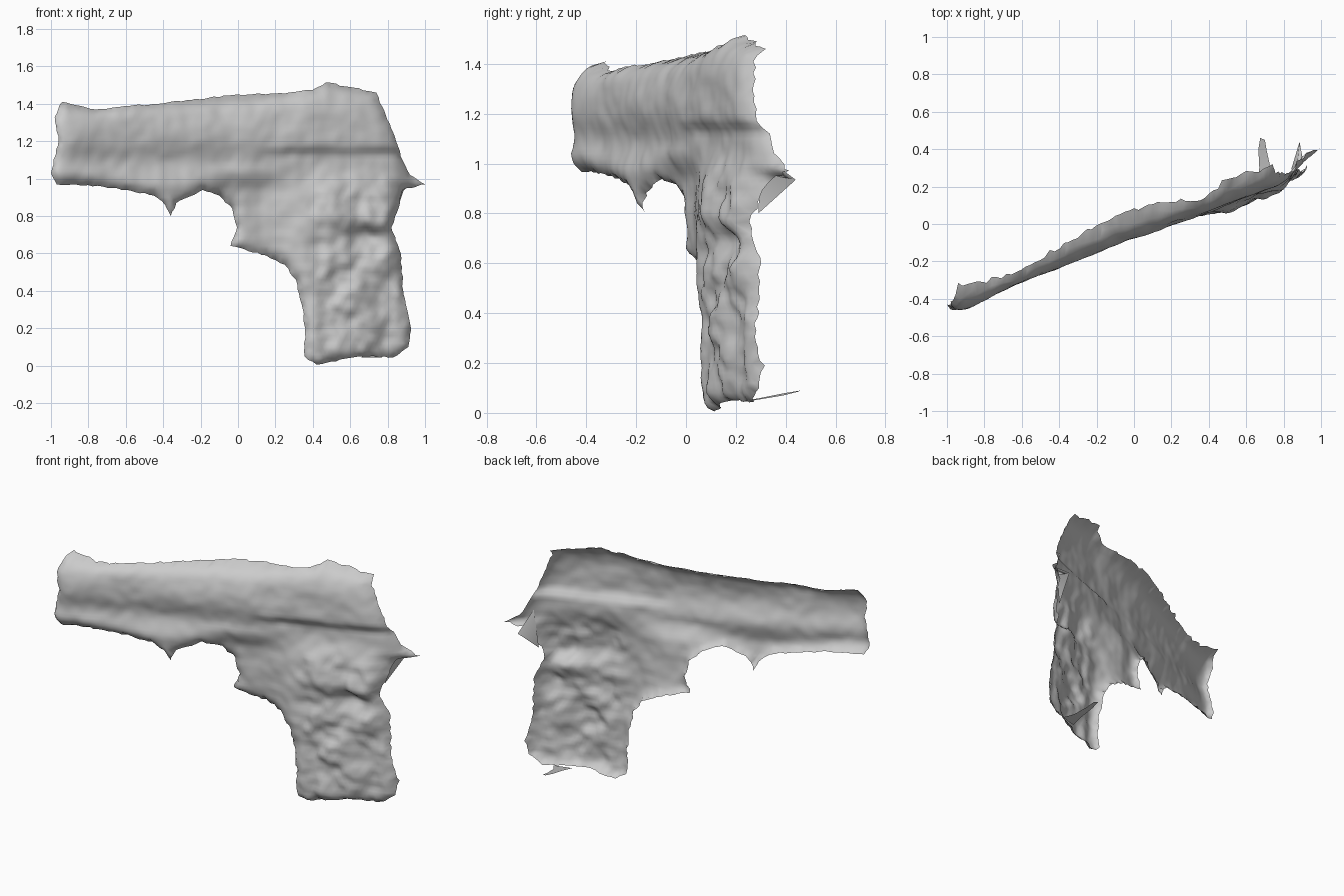
import bpy, bmesh, math, random
from mathutils import Vector, noise, geometry

if "Cube" in bpy.data.objects:
    bpy.data.objects.remove(bpy.data.objects["Cube"])

random.seed(4)

# Side outline (x, z), counter-clockwise from the muzzle's lower corner
OUT = [(-0.97, .97), (-.8, .965), (-.6, .94), (-.45, .91), (-.39, .86), (-.36, .80), (-.33, .87),
       (-.19, .94), (-.1, .91), (-.03, .84), (-.005, .74), (-.04, .64), (.15, .59), (.25, .54),
       (.31, .46), (.34, .33), (.36, .2), (.355, .05), (.42, .005), (.65, .05), (.83, .045),
       (.91, .1), (.925, .19), (.885, .38), (.87, .6), (.82, .74), (.85, .82), (.88, .94),
       (1.0, .97), (.92, 1.02), (.87, 1.12), (.84, 1.22), (.79, 1.34), (.74, 1.46), (.6, 1.49),
       (.47, 1.515), (.4, 1.475), (.25, 1.455), (0, 1.45), (-.25, 1.42), (-.45, 1.4), (-.76, 1.37),
       (-.94, 1.41), (-.98, 1.33), (-.96, 1.2), (-1.0, 1.03)]
# How far the top edge rolls backwards along x
ROLL = [(-1, .1), (-.9, .12), (-.65, .03), (-.4, .08), (-.1, .12), (.1, .11), (.35, .05), (.5, .09), (.75, .07), (1, .07)]
TOP = [(-1, 1.4), (-.92, 1.41), (-.76, 1.37), (-.25, 1.42), (.25, 1.455), (.47, 1.51), (.74, 1.46), (1, 1.46)]


def lerp(table, x):
    for (a, p), (b, q) in zip(table, table[1:]):
        if x <= b:
            return p + (q - p) * max(0, (x - a) / (b - a))
    return table[-1][1]


def step(a, b, v):
    t = min(1, max(0, (v - a) / (b - a)))
    return t * t * (3 - 2 * t)


def bump(v, c, w):
    return math.exp(-((v - c) / w) ** 2)


def edge_distance(p):
    best = 9
    for a, b in zip(RIM, RIM[1:] + RIM[:1]):
        q, t = geometry.intersect_point_line(p, a, b)
        q = a if t < 0 else b if t > 1 else q
        best = min(best, (p - Vector((q[0], q[1]))).length)
    return best


def roll(d, radius):
    t = max(0, 1 - d / radius)
    return 1 - math.sqrt(max(0, 1 - t * t))


RIM = [Vector(p) for p in OUT]


def depth(x, z, d):
    y = .38 * x - .08
    upper = step(.92, 1.06, z)
    lower = 1 - upper
    # slide: flared muzzle, rolled top, soft groove, overhanging ledge over the frame
    y -= .035 * (1 - step(-.95, -.6, x)) * step(.95, 1.05, z) + .01 * (1 - step(-.6, -.2, x))
    y += upper * lerp(ROLL, x) * roll(lerp(TOP, x) - z, .22)
    y += .032 * bump(z, 1.09, .075) * (1 - step(-.1, .25, x))
    y += .03 * step(0, .3, x) * (1 - step(1.12, 1.18, z)) * step(.85, 1.1, z)
    y -= .012 * bump(z, 1.21, .06) * step(0, .3, x)
    # recessed trigger guard, swelling grip with hollows
    y += .065 * lower * step(-.25, -.03, x) * (1 - step(.1, .38, x))
    y -= .03 * lower * bump(x, .6, .2)
    zz = z + .06 * noise.noise(Vector((x * 6, 3, 0)))
    y += .045 * bump(zz, .7, .06) * bump(x, .68, .16) - .03 * bump(zz, .79, .06) * bump(x, .66, .18)
    y += .03 * bump(zz, .5, .06) * bump(x, .6, .12)
    # rim rolls back, rear tang pulls back
    y += .05 * roll(d, .08) + .055 * step(.78, 1, x) * bump(z, .95, .17)
    # worn scan surface
    rough = .01 + .022 * lower * step(.3, .5, x)
    p = Vector((x, 0, z))
    return y + rough * noise.noise(p * 7) + .45 * rough * noise.noise(p * 18)


# Triangulated sheet inside a slightly ragged outline
pts = []
for a, b in zip(RIM, RIM[1:] + RIM[:1]):
    n = max(1, round((b - a).length / .025))
    for i in range(n):
        p = a.lerp(b, i / n)
        if i:
            p += Vector((random.uniform(-.004, .004), random.uniform(-.004, .004)))
        pts.append(p)
rim_count = len(pts)
S = .02
for j in range(77):
    for i in range(102):
        p = Vector((-1 + (i + .5 * (j % 2)) * S, j * S))
        if edge_distance(p) > .008:
            pts.append(p)
edges = [(i, (i + 1) % rim_count) for i in range(rim_count)]
flat, _, faces, *_ = geometry.delaunay_2d_cdt(pts, edges, [], 1, 1e-5)


# Keep only triangles whose centre lies inside the outline
def inside(p):
    hit = False
    for a, b in zip(pts[:rim_count], pts[1:rim_count] + pts[:1]):
        if (a.y > p.y) != (b.y > p.y) and p.x < a.x + (b.x - a.x) * (p.y - a.y) / (b.y - a.y):
            hit = not hit
    return hit


faces = [f for f in faces if inside(sum((flat[i] for i in f), Vector((0, 0))) / len(f))]
verts = [(p.x, depth(p.x, p.y, edge_distance(p)), p.y) for p in flat]


def add_object(name, verts, faces):
    me = bpy.data.meshes.new(name)
    me.from_pydata(verts, [], faces)
    bm = bmesh.new()
    bm.from_mesh(me)
    bmesh.ops.delete(bm, geom=[v for v in bm.verts if not v.link_faces], context='VERTS')
    bm.to_mesh(me)
    bm.free()
    me.shade_smooth()
    ob = bpy.data.objects.new(name, me)
    bpy.context.collection.objects.link(ob)
    return ob


add_object("pistol_shell", verts, faces)

# Loose flap trailing behind the grip base
add_object("grip_base_flap",
           [(.66, .21, .045), (.77, .24, .045), (.73, .3, .055), (.67, .3, .06),
            (.71, .39, .07), (.665, .4, .08), (.7, .45, .085), (.675, .46, .09)],
           [(0, 1, 2, 3), (3, 2, 4, 5), (5, 4, 6, 7)])

# Torn spike behind the tang
add_object("tang_spike",
           [(.87, .3, 1.04), (.84, .29, .8), (.9, .36, .95), (.885, .44, .935)],
           [(0, 1, 3), (0, 3, 2)])
